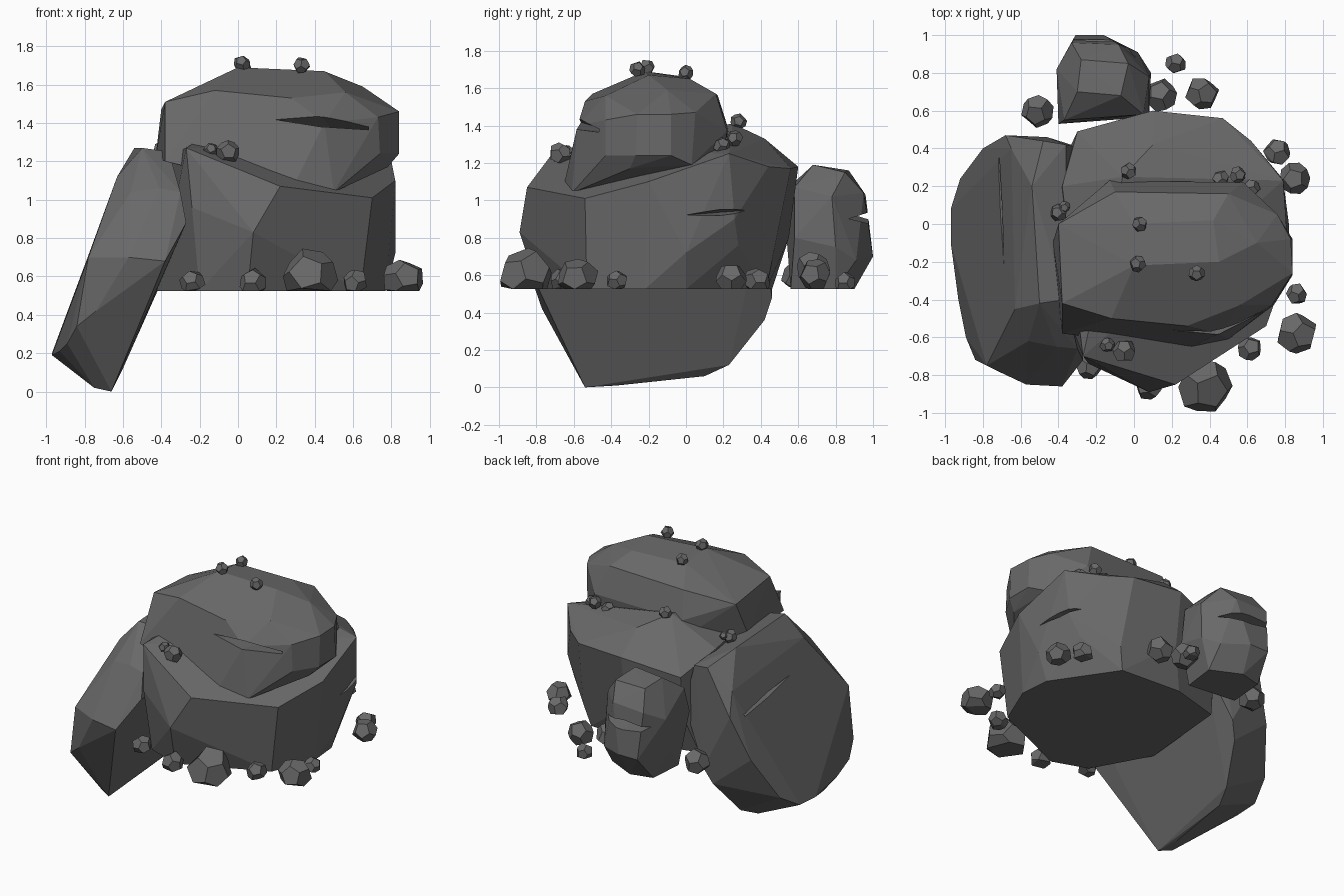
import bpy
import bmesh
import math
import random
from mathutils import Euler, Vector

random.seed(4)
GROUND = .525

old = bpy.data.objects.get("Cube")
if old:
    bpy.data.objects.remove(old, do_unlink=True)

# One plain stone colour
stone = bpy.data.materials.new("grey stone")
stone.use_nodes = True
stone_colour = (.14, .14, .14, 1)
stone.diffuse_color = stone_colour
stone.node_tree.nodes["Principled BSDF"].inputs["Base Color"].default_value = stone_colour


def hull(name, points, merge_angle=.1):
    """Flat-faced boulder wrapped tightly around a few corner points."""
    bm = bmesh.new()
    for point in points:
        bm.verts.new(point)
    bmesh.ops.convex_hull(bm, input=bm.verts[:])
    loose = [v for v in bm.verts if not v.link_faces]
    bmesh.ops.delete(bm, geom=loose, context='VERTS')
    bmesh.ops.dissolve_limit(bm, angle_limit=merge_angle,
                             verts=bm.verts[:], edges=bm.edges[:])
    bmesh.ops.recalc_face_normals(bm, faces=bm.faces[:])
    mesh = bpy.data.meshes.new(name)
    bm.to_mesh(mesh)
    bm.free()
    mesh.materials.append(stone)
    obj = bpy.data.objects.new(name, mesh)
    bpy.context.collection.objects.link(obj)
    return obj


def crack(rock, start, end, inward, width):
    """Cut a tapering wedge from start to end, deepest in the middle."""
    start, end, inward = Vector(start), Vector(end), Vector(inward)
    middle = (start + end) / 2
    side = (end - start).cross(inward).normalized() * width
    outside = middle - inward * 2
    cutter = hull("crack_cutter", [start, end, middle + inward,
                                   outside + side * 3, outside - side * 3], 0)
    cutter.hide_render = True
    cut = rock.modifiers.new("crack", 'BOOLEAN')
    cut.operation = 'DIFFERENCE'
    cut.solver = 'EXACT'
    cut.object = cutter
    bpy.context.view_layer.objects.active = rock
    bpy.ops.object.modifier_apply(modifier=cut.name)
    bpy.data.objects.remove(cutter, do_unlink=True)


# Twelve-sided stone shape shared by all the pebbles
golden = (1 + math.sqrt(5)) / 2
signs = (-1, 1)
corners = [Vector((a, b, c)) for a in signs for b in signs for c in signs]
for a in signs:
    for b in signs:
        near, far = a / golden, b * golden
        corners += [Vector((0, near, far)), Vector((near, far, 0)),
                    Vector((far, 0, near))]


def pebble(name, x, y, z, radius, floor=None):
    """Small faceted stone, optionally sitting flat on a floor height."""
    turn = Euler([random.uniform(0, math.tau) for axis in range(3)])
    points = []
    for corner in corners:
        point = corner.copy()
        point.rotate(turn)
        point *= radius / math.sqrt(3) * random.uniform(.97, 1.13)
        point += Vector((x, y, z))
        if floor is not None:
            point.z = max(point.z, floor)
        points.append(point)
    return hull(name, points, .4)


# Wide base boulder with a flat underside
base = hull("base_boulder", [
    # underside
    (-.2, -.7, GROUND), (.05, -.79, GROUND), (.64, -.53, GROUND),
    (.77, -.22, GROUND), (.75, 0, GROUND), (.46, .43, GROUND),
    (0, .46, GROUND), (-.36, .36, GROUND), (-.42, -.3, GROUND),
    # middle
    (.08, -.89, .83), (.67, -.54, .83), (-.24, -.74, .96),
    (.82, 0, .72), (.77, .26, .9), (.7, .28, .76), (.5, .46, .68),
    (.1, .55, .8), (-.3, .46, .8),
    # upper rim
    (-.27, -.7, 1.27), (.22, -.85, 1.07), (.7, -.54, 1.01),
    (.82, -.2, 1.1), (.79, .23, 1.25), (.62, .44, 1.18),
    (.47, .56, 1.17), (.1, .6, 1.18), (-.3, .49, 1.1),
    (-.06, .25, 1.41), (.1, .42, 1.33), (.5, .25, 1.28), (-.38, .2, 1.22),
])
crack(base, (.83, -.02, .92), (.72, .38, .95), (-.08, -.02, 0), .014)

# Rounded boulder resting on top
top = hull("top_boulder", [
    # lower edge
    (-.38, -.58, 1.2), (0, -.62, 1.1), (.28, -.66, 1.05), (.5, -.61, 1.04),
    (.78, -.3, 1.17), (.77, .03, 1.19), (.5, .2, 1.24),
    (-.13, .22, 1.24), (-.43, -.1, 1.22),
    # widest part
    (.84, -.27, 1.24), (.84, -.08, 1.24), (.84, -.26, 1.46), (.83, -.08, 1.46),
    (.74, -.43, 1.24), (.73, -.43, 1.43), (.76, .05, 1.47),
    (.58, .22, 1.37), (-.13, .23, 1.37), (-.4, 0, 1.47), (.45, -.58, 1.4),
    # shoulder and crown
    (-.38, -.42, 1.51), (-.12, -.5, 1.57), (.28, -.54, 1.53),
    (.56, -.43, 1.56), (.65, -.1, 1.59), (.5, .16, 1.57), (-.1, .17, 1.56),
    (-.24, -.15, 1.57), (0, -.22, 1.69), (0, 0, 1.66),
    (.45, -.2, 1.67), (.42, .02, 1.65),
])
crack(top, (.18, -.57, 1.42), (.74, -.42, 1.36), (.03, .09, -.02), .015)

# Long slab leaning against the base
slab = hull("leaning_slab", [
    # foot
    (-.66, -.54, 0), (-.68, -.37, .01), (-.65, .1, .06), (-.6, .23, .12),
    (-.97, -.1, .19), (-.97, .08, .2), (-.75, -.5, .02),
    (-.92, .24, .3), (-.51, .42, .36), (-.46, .46, .48),
    (-.93, -.4, .21), (-.89, -.6, .25), (-.84, -.72, .34),
    # front end
    (-.74, -.77, .42), (-.38, -.86, .68), (-.57, -.85, .7),
    (-.78, -.75, .7), (-.27, -.72, .88), (-.3, -.66, 1.04), (-.41, -.65, 1.06),
    # back end and upper edge
    (-.8, .4, .6), (-.68, .47, .9), (-.27, .4, .86),
    (-.5, -.42, 1.27), (-.36, -.4, 1.25), (-.48, .44, 1.2), (-.36, .42, 1.18),
    (-.54, .2, 1.27), (-.63, -.45, 1.12), (-.56, -.62, 1.04), (-.65, .4, 1.06),
    (-.83, -.2, .64), (-.83, .15, .64),
])
crack(slab, (-.68, .42, .86), (-.71, -.3, .98), (.08, 0, -.03), .014)

# Upright boulder behind
back = hull("back_boulder", [
    (-.36, .6, GROUND), (0, .56, GROUND), (.03, .8, GROUND),
    (-.18, .9, GROUND), (-.34, .86, GROUND),
    (-.4, .74, .7), (-.31, 1, .7), (-.16, 1, .7), (.02, .91, .68),
    (.09, .8, .75), (.08, .58, .8), (-.4, .53, .9),
    (-.41, .82, .95), (-.33, .96, 1.03), (-.08, .95, 1.04), (.08, .78, 1.02),
    (.05, .58, 1.07), (-.37, .55, 1.07),
    (-.3, .7, 1.18), (-.07, .68, 1.19), (-.03, .85, 1.15), (-.28, .87, 1.16),
])
crack(back, (-.41, .94, .92), (.05, .88, .9), (0, -.09, 0), .02)

# Loose stones on the ground around the base
ground_stones = [
    (.38, -.86, .59, .145), (.86, -.58, .585, .105), (.61, -.66, .57, .065),
    (.08, -.86, .57, .07), (-.24, -.76, .57, .065), (.86, -.37, .57, .055),
    (.85, .24, .58, .08), (.76, .38, .57, .07), (.36, .69, .6, .085),
    (.22, .85, .56, .055), (.14, .68, .64, .085), (-.51, .6, .59, .085),
]
for place in ground_stones:
    pebble("ground_stone", *place, floor=GROUND)

# Small stones lying on the boulders
resting_stones = [
    (.03, 0, 1.68, .04), (.02, -.21, 1.71, .042), (.33, -.26, 1.7, .042),
    (-.03, .28, 1.42, .042), (.46, .24, 1.3, .045), (.55, .26, 1.33, .042),
    (.62, .19, 1.29, .045), (-.4, .06, 1.26, .045), (-.37, .09, 1.27, .03),
    (-.14, -.64, 1.26, .038), (-.05, -.67, 1.25, .06),
]
for place in resting_stones:
    pebble("resting_stone", *place)
